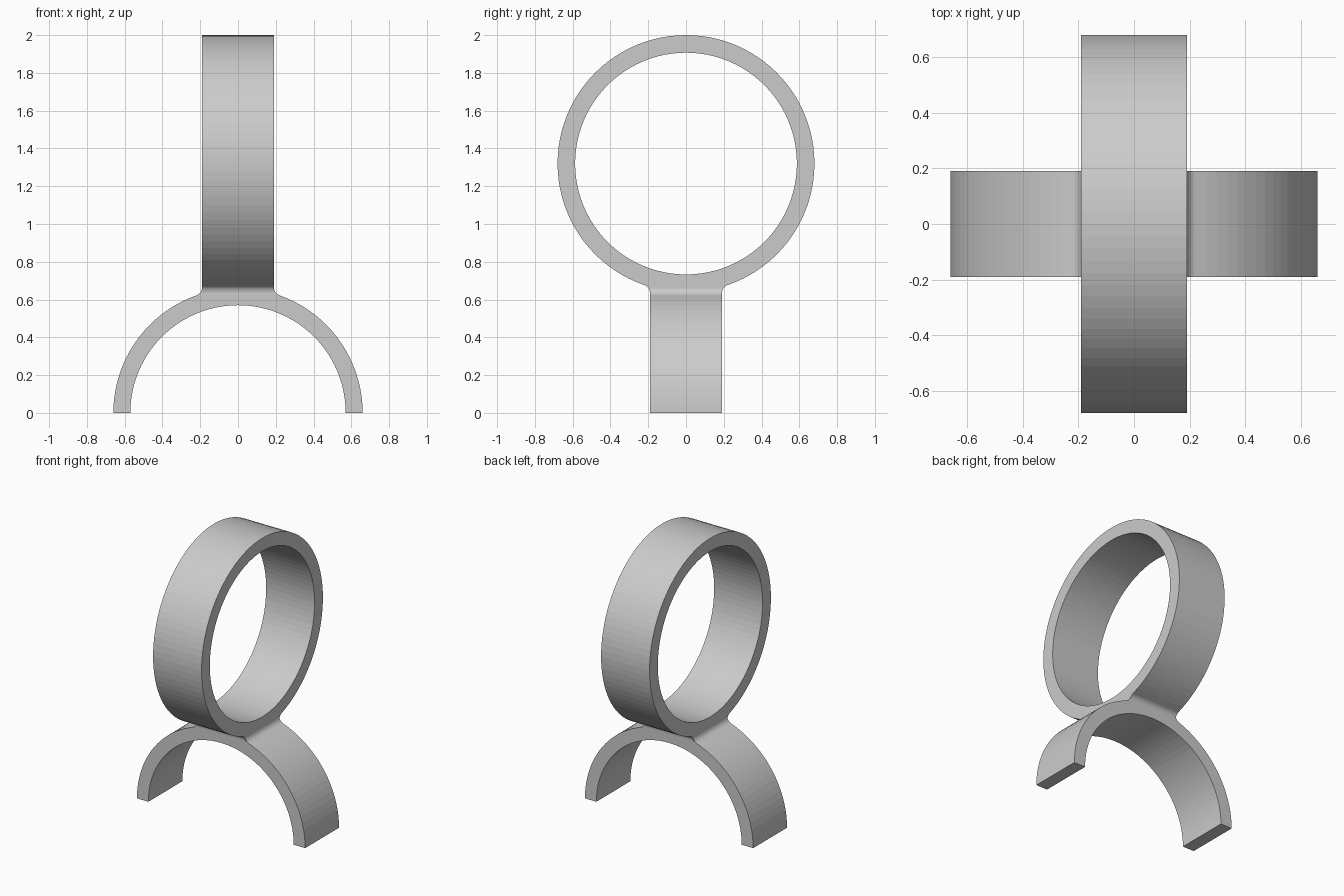
import bpy, bmesh
from math import sin, cos, pi, sqrt, atan2, hypot

if "Cube" in bpy.data.objects:
    bpy.data.objects.remove(bpy.data.objects["Cube"])

HALF_W = 0.19    # half width of both bands
FILLET = 0.045   # blend radius where the bands meet


def band_outline(radius, neck_height, full):
    """Outer outline of a band centred on 0,0 with a filleted neck pointing up (+v)."""
    cu = HALF_W + FILLET
    cv = sqrt((radius + FILLET) ** 2 - cu ** 2)
    contact = atan2(cv, cu)
    n = 19
    right = [(radius * cos(contact * i / n), radius * sin(contact * i / n)) for i in range(n + 1)]
    # concave fillet from the band up to the vertical neck wall
    start = contact - pi
    for i in range(1, 7):
        a = start + (-pi - start) * i / 6
        right.append((cu + FILLET * cos(a), cv + FILLET * sin(a)))
    top = [(HALF_W * (1 - i / 5), neck_height) for i in range(11)]
    pts = right + top + [(-u, v) for u, v in reversed(right)]
    if full:
        m = 48
        pts += [(-radius * cos(pi * i / m), -radius * sin(pi * i / m)) for i in range(1, m)]
    return pts


def make_band(name, radius, inner, neck_height, full, place):
    """Extrude the outline and its inner bore across the band width."""
    bm = bmesh.new()
    rows = []
    for u, v in band_outline(radius, neck_height, full):
        k = inner / hypot(u, v)
        section = [(u, v, -HALF_W), (u, v, HALF_W), (u * k, v * k, HALF_W), (u * k, v * k, -HALF_W)]
        rows.append([bm.verts.new(place(*p)) for p in section])
    count = len(rows)
    for i in range(count if full else count - 1):
        a, b = rows[i], rows[(i + 1) % count]
        for j in range(4):
            k = (j + 1) % 4
            bm.faces.new((a[j], a[k], b[k], b[j]))
    if not full:
        bm.faces.new(rows[0])
        bm.faces.new(rows[-1])
    bmesh.ops.recalc_face_normals(bm, faces=bm.faces)
    mesh = bpy.data.meshes.new(name)
    bm.to_mesh(mesh)
    bm.free()
    obj = bpy.data.objects.new(name, mesh)
    bpy.context.collection.objects.link(obj)
    return obj


# half-round foot, bore running front to back
arch = make_band("arch_foot", 0.66, 0.57, 0.69, False, lambda u, v, w: (u, w, v))

# full ring standing on the arch, bore running left to right
ring = make_band("upper_ring", 0.68, 0.587, 0.71, True, lambda u, v, w: (w, u, 1.32 - v))

# fuse the two bands into one solid
union = arch.modifiers.new("join_ring", 'BOOLEAN')
union.operation = 'UNION'
union.solver = 'EXACT'
union.object = ring
bpy.context.view_layer.objects.active = arch
arch.select_set(True)
bpy.ops.object.modifier_apply(modifier=union.name)
bpy.data.objects.remove(ring)
arch.name = "ring_on_arch_foot"
